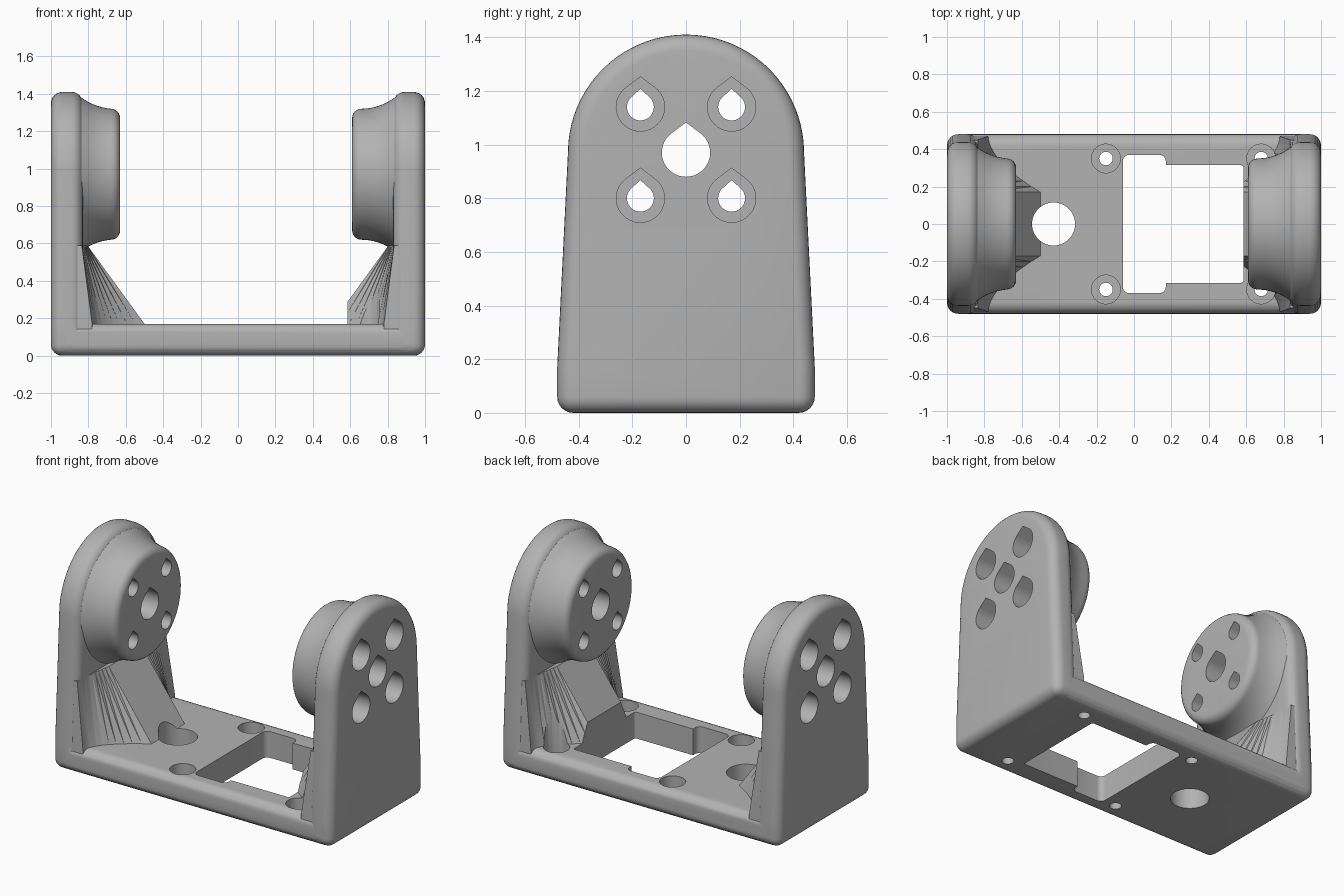
import bpy, bmesh, math

cube = bpy.data.objects.get("Cube")
if cube:
    bpy.data.objects.remove(cube, do_unlink=True)

grey = bpy.data.materials.new("plain grey")
grey.use_nodes = True
GREY = (0.45, 0.45, 0.45, 1)
grey.diffuse_color = GREY
for node in grey.node_tree.nodes:
    if node.type == 'BSDF_PRINCIPLED':
        node.inputs["Base Color"].default_value = GREY


def loft(name, rings):
    """Closed solid through rings that have equal point counts."""
    bm = bmesh.new()
    rows = [[bm.verts.new(p) for p in ring] for ring in rings]
    n = len(rows[0])
    for a, b in zip(rows, rows[1:]):
        for i in range(n):
            j = (i + 1) % n
            bm.faces.new((a[i], a[j], b[j], b[i]))
    bm.faces.new(rows[0])
    bm.faces.new(rows[-1])
    bmesh.ops.recalc_face_normals(bm, faces=bm.faces)
    mesh = bpy.data.meshes.new(name)
    bm.to_mesh(mesh)
    bm.free()
    obj = bpy.data.objects.new(name, mesh)
    bpy.context.scene.collection.objects.link(obj)
    return obj


def prism_x(name, outline, x0, x1):
    return loft(name, [[(x, a, b) for a, b in outline] for x in (x0, x1)])


def prism_z(name, outline, z0, z1):
    return loft(name, [[(a, b, z) for a, b in outline] for z in (z0, z1)])


def circle(cx, cy, r, n=48):
    return [(cx + r * math.cos(2 * math.pi * i / n),
             cy + r * math.sin(2 * math.pi * i / n)) for i in range(n)]


def rounded_rect(x0, x1, y0, y1, r, n=6):
    corners = [(x1 - r, y1 - r), (x0 + r, y1 - r), (x0 + r, y0 + r), (x1 - r, y0 + r)]
    pts = []
    for q, (cx, cy) in enumerate(corners):
        for i in range(n + 1):
            a = math.pi / 2 * (q + i / n)
            pts.append((cx + r * math.cos(a), cy + r * math.sin(a)))
    return pts


def teardrop(cy, cz, r, peak=1.25, n=32):
    """Circle whose top runs out to a point."""
    half = math.acos(1 / peak)
    pts = [(cy, cz + r * peak)]
    for i in range(n + 1):
        a = math.pi / 2 + half + (2 * math.pi - 2 * half) * i / n
        pts.append((cy + r * math.cos(a), cz + r * math.sin(a)))
    return pts


def apply_modifier(obj, mod):
    bpy.context.view_layer.objects.active = obj
    bpy.ops.object.modifier_apply(modifier=mod.name)


def combine(target, tool, operation):
    mod = target.modifiers.new("combine", 'BOOLEAN')
    mod.operation = operation
    mod.solver = 'EXACT'
    mod.object = tool
    apply_modifier(target, mod)
    bpy.data.objects.remove(tool, do_unlink=True)


AXIS_Z = 0.97

# Base plate with rounded long edges
bracket = prism_x("yoke_bracket", rounded_rect(-0.48, 0.48, 0, 0.17, 0.06), -0.9, 0.9)

arch = [(0.44 * math.cos(math.pi * i / 40), AXIS_Z + 0.44 * math.sin(math.pi * i / 40))
        for i in range(41)]
wall_outline = [(-0.48, 0), (0.48, 0), (0.48, 0.17)] + arch + [(-0.48, 0.17)]


def gusset_ring(s, z, tip, edge, half):
    """Flat nose in the middle with hollow flanks running to the wall edges."""
    side = []
    for i in range(11):
        t = i / 10
        side.append((0.17 + (half - 0.17) * t, tip + (edge - tip) * (1 - (1 - t) ** 1.8)))
    pts = [(x, y) for y, x in reversed(side)] + [(x, -y) for y, x in side]
    pts = [(0.92, half)] + pts + [(0.92, -half)]
    return [(s * x, y, z) for x, y in pts]


for s, face in ((-1, 0.63), (1, 0.61)):
    # Arched side wall
    wall = prism_x("side_wall", wall_outline, s * 0.83, s)
    bevel = wall.modifiers.new("round", 'BEVEL')
    bevel.width = 0.06
    bevel.segments = 6
    bevel.limit_method = 'ANGLE'
    bevel.angle_limit = math.radians(40)
    bevel.use_clamp_overlap = False
    apply_modifier(wall, bevel)
    combine(bracket, wall, 'UNION')

    # Sloped gusset at the foot of the wall
    gusset = loft("gusset", [gusset_ring(s, 0.08, 0.5, 0.785, 0.47),
                             gusset_ring(s, 0.17, 0.5, 0.78, 0.47),
                             gusset_ring(s, 0.59, 0.805, 0.835, 0.45)])
    tri = gusset.modifiers.new("tri", 'TRIANGULATE')
    apply_modifier(gusset, tri)
    combine(bracket, gusset, 'UNION')

    # Round boss flaring out into the wall
    profile = [(0.93, 0.40), (0.87, 0.425), (0.835, 0.408), (0.80, 0.386),
               (0.765, 0.37), (0.73, 0.359), (0.70, 0.353), (face + 0.05, 0.35)]
    for i in range(1, 7):
        a = math.pi / 2 * i / 6
        profile.append((face + 0.05 - 0.05 * math.sin(a), 0.30 + 0.05 * math.cos(a)))
    boss = loft("boss", [[(s * x, y, z) for y, z in circle(0, AXIS_Z, r, 72)]
                         for x, r in profile])
    combine(bracket, boss, 'UNION')

# Axle hole and recessed screw holes in both walls
for s in (-1, 1):
    combine(bracket, prism_x("axle_cut", teardrop(0, AXIS_Z, 0.09), s * 0.5, s * 1.1),
            'DIFFERENCE')
    for dy in (-0.17, 0.17):
        for dz in (-0.17, 0.17):
            z = AXIS_Z + dz
            combine(bracket, prism_x("screw_cut", teardrop(dy, z, 0.05, 1.35),
                                     s * 0.5, s * 0.9), 'DIFFERENCE')
            combine(bracket, prism_x("recess_cut", teardrop(dy, z, 0.09),
                                     s * 0.73, s * 1.1), 'DIFFERENCE')

# Stepped opening in the base
combine(bracket, prism_z("wide_cut", rounded_rect(-0.06, 0.17, -0.37, 0.37, 0.035),
                         -0.1, 0.5), 'DIFFERENCE')
combine(bracket, prism_z("narrow_cut", rounded_rect(0.05, 0.585, -0.315, 0.315, 0.015),
                         -0.1, 0.5), 'DIFFERENCE')

# Cable hole and recessed mounting holes in the base
combine(bracket, prism_z("cable_cut", circle(-0.43, 0, 0.115), -0.1, 0.5), 'DIFFERENCE')
for x in (-0.15, 0.68):
    for y in (-0.35, 0.35):
        combine(bracket, prism_z("bolt_cut", circle(x, y, 0.036, 32), -0.1, 0.3), 'DIFFERENCE')
        combine(bracket, prism_z("bolt_recess_cut", circle(x, y, 0.077), 0.09, 0.5),
                'DIFFERENCE')

# Finish
bracket.data.materials.clear()
bracket.data.materials.append(grey)
bpy.ops.object.select_all(action='DESELECT')
bracket.select_set(True)
bpy.context.view_layer.objects.active = bracket
bpy.ops.object.shade_smooth_by_angle(angle=math.radians(30))
